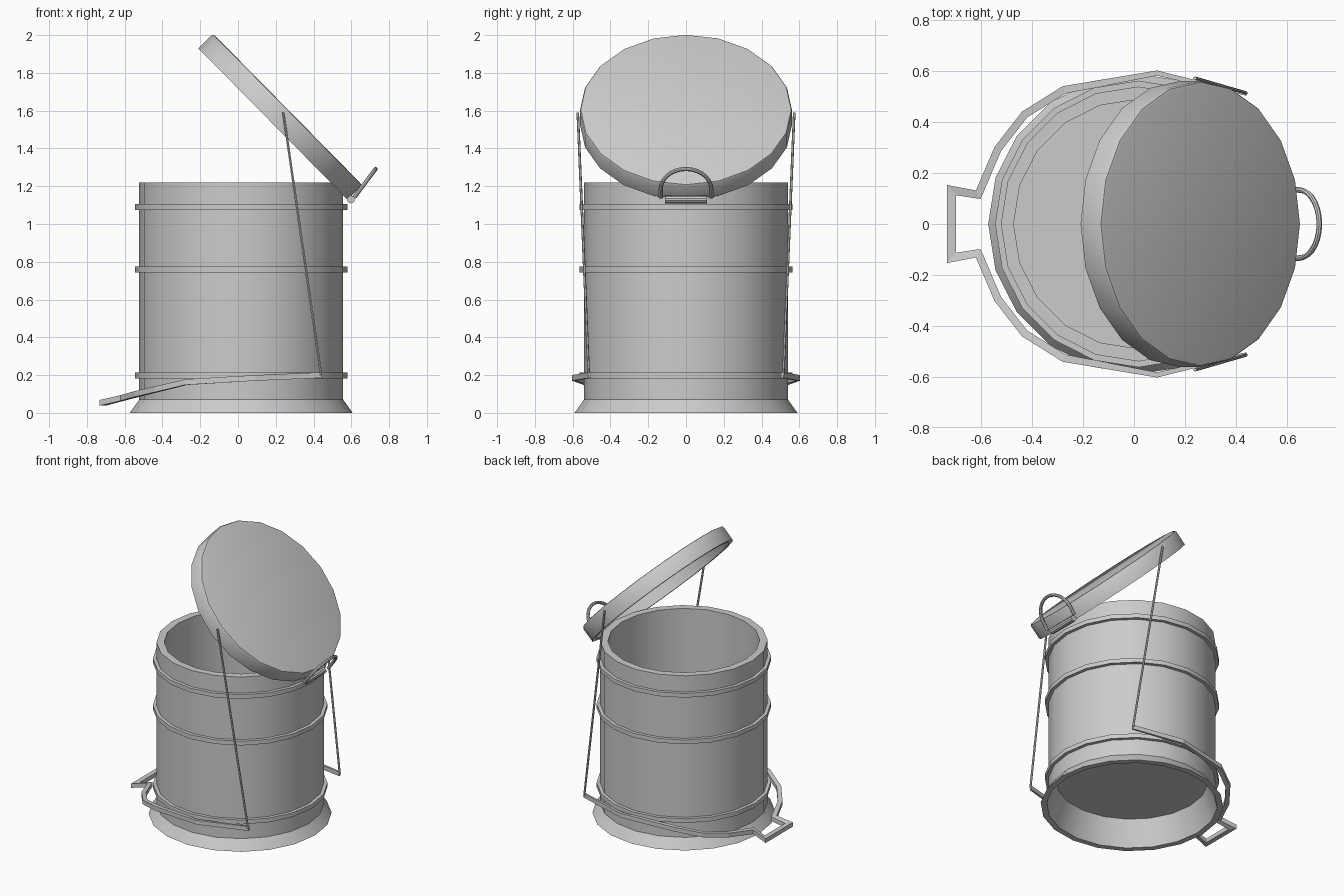
import bpy, bmesh, math
from mathutils import Vector, Matrix

if "Cube" in bpy.data.objects:
    bpy.data.objects.remove(bpy.data.objects["Cube"])

SIDES = 20
CX = 0.017


def finish(name, bm, smooth=True):
    bmesh.ops.recalc_face_normals(bm, faces=bm.faces)
    me = bpy.data.meshes.new(name)
    bm.to_mesh(me)
    bm.free()
    ob = bpy.data.objects.new(name, me)
    bpy.context.collection.objects.link(ob)
    if smooth:
        bpy.ops.object.select_all(action='DESELECT')
        ob.select_set(True)
        bpy.context.view_layer.objects.active = ob
        bpy.ops.object.shade_smooth_by_angle(angle=math.radians(30))
    return ob


def skin(bm, rings, close_path=False):
    """Join successive rings of vertices with quads."""
    n = len(rings[0])
    pairs = list(zip(rings, rings[1:]))
    if close_path:
        pairs.append((rings[-1], rings[0]))
    for a, b in pairs:
        for i in range(n):
            j = (i + 1) % n
            bm.faces.new((a[i], a[j], b[j], b[i]))


def lathe(name, profile, closed=False):
    """Revolve (radius, z) points; open profiles get flat end discs."""
    bm = bmesh.new()
    rings = [[bm.verts.new((r * math.cos(math.tau * i / SIDES),
                            r * math.sin(math.tau * i / SIDES), z))
              for i in range(SIDES)] for r, z in profile]
    skin(bm, rings, closed)
    if not closed:
        bm.faces.new(rings[0])
        bm.faces.new(rings[-1])
    return finish(name, bm)


def tube(name, pts, radius, sides=8):
    """Round rod along a path of points."""
    pts = [Vector(p) for p in pts]
    bm = bmesh.new()
    rings = []
    for k, p in enumerate(pts):
        t = (pts[min(k + 1, len(pts) - 1)] - pts[max(k - 1, 0)]).normalized()
        a = t.cross(Vector((0.8, 0.0, -0.6))).normalized()
        b = t.cross(a)
        rings.append([bm.verts.new(p + radius * (a * math.cos(math.tau * i / sides)
                                                 + b * math.sin(math.tau * i / sides)))
                      for i in range(sides)])
    skin(bm, rings)
    bm.faces.new(rings[0])
    bm.faces.new(rings[-1])
    return finish(name, bm)


def strap(name, pts, widths, height):
    """Rectangular bar along a path, mitred in plan."""
    pts = [Vector(p) for p in pts]
    bm = bmesh.new()
    rings = []
    last = len(pts) - 1
    for k, p in enumerate(pts):
        d0 = (pts[max(k, 1)] - pts[max(k, 1) - 1]).to_2d().normalized()
        d1 = (pts[min(k, last - 1) + 1] - pts[min(k, last - 1)]).to_2d().normalized()
        n0, n1 = Vector((-d0.y, d0.x)), Vector((-d1.y, d1.x))
        m = (n0 + n1).normalized()
        m = (m / max(m.dot(n0), 0.4) * widths[k] / 2).to_3d()
        h = Vector((0, 0, height / 2))
        rings.append([bm.verts.new(q) for q in (p + m + h, p - m + h, p - m - h, p + m - h)])
    skin(bm, rings)
    bm.faces.new(rings[0])
    bm.faces.new(rings[-1])
    return finish(name, bm, smooth=False)


# Bin body: recessed underside, flared foot, wall, hollow inside
body = lathe("bin_body", [(0.49, 0.18), (0.55, 0.0), (0.59, 0.0), (0.54, 0.07),
                          (0.54, 1.22), (0.49, 1.22), (0.49, 0.20)])
body.location.x = CX

# Raised hoops
for label, z in (("lower", 0.198), ("middle", 0.759), ("upper", 1.09)):
    hoop = lathe(label + "_hoop", [(0.53, z - 0.015), (0.563, z - 0.015),
                                   (0.563, z + 0.015), (0.53, z + 0.015)], closed=True)
    hoop.location.x = CX

# Tilted lid: shallow hollow cap
lid = lathe("lid", [(0.547, 0.0), (0.557, -0.003), (0.562, -0.012), (0.562, -0.11),
                    (0.53, -0.11), (0.53, -0.03)])
lid.matrix_world = Matrix.Translation((0.263, 0, 1.607)) @ Matrix.Rotation(math.radians(45.4), 4, 'Y')

# Lid grip: bent rod with a short hinge barrel
foot, up = Vector((0.615, 0, 1.14)), Vector((0.6, 0, 0.8))
arc = [foot + up * (0.055 + 0.134 * math.sin(a)) + Vector((0, 0.134 * math.cos(a), 0))
       for a in (math.pi * i / 14 for i in range(15))]
side = Vector((0, 0.134, 0))
tube("lid_grip", [foot + side] + arc + [foot - side], 0.011)
tube("hinge_barrel", [(0.598, -0.11, 1.13), (0.598, 0.11, 1.13)], 0.021, 10)

# Lifting rods on both sides
for label, s in (("front", -1), ("back", 1)):
    tube(label + "_lift_rod", [(0.44, s * 0.515, 0.20), (0.24, s * 0.573, 1.59)], 0.007, 6)

# Foot pedal frame: two arms meeting in a square tread
half = [(0.443, 0.51, 0.2), (0.09, 0.593, 0.185), (-0.275, 0.527, 0.163),
        (-0.43, 0.43, 0.125), (-0.535, 0.295, 0.1), (-0.612, 0.115, 0.079),
        (-0.717, 0.133, 0.053)]
wid = [0.012, 0.02, 0.03, 0.03, 0.03, 0.03, 0.034]
strap("foot_pedal", half + [(x, -y, z) for x, y, z in reversed(half)],
      wid + wid[::-1], 0.03)
